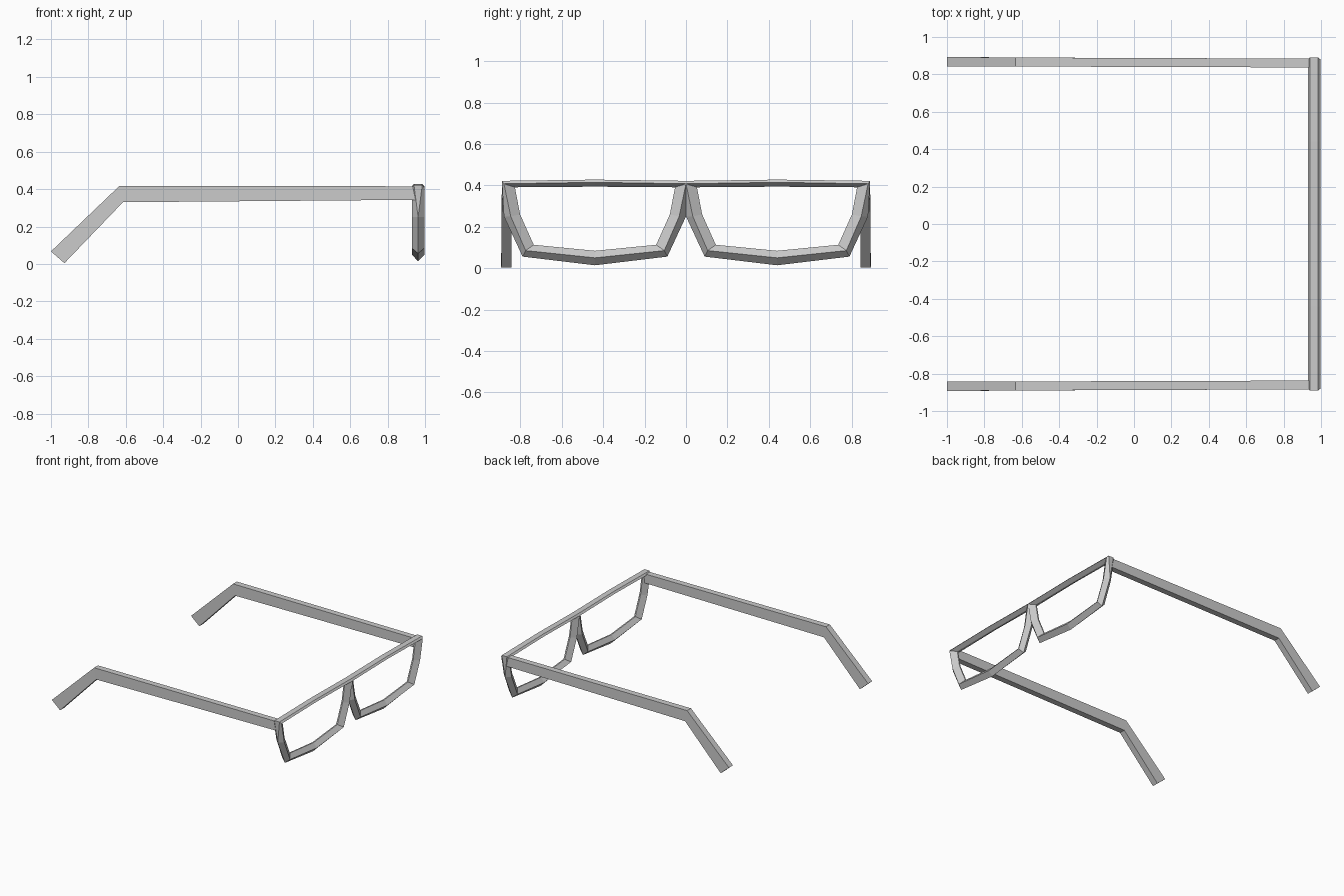
import bpy, bmesh

if "Cube" in bpy.data.objects:
    bpy.data.objects.remove(bpy.data.objects["Cube"])

XC = 0.963   # depth centre of the front frame
HALF = 0.034  # half depth of the rims
LC = 0.44    # lens centre in y


def finish(name, bm):
    """Turn a bmesh into an object mirrored across y = 0."""
    bmesh.ops.remove_doubles(bm, verts=bm.verts, dist=1e-5)
    bmesh.ops.recalc_face_normals(bm, faces=bm.faces)
    me = bpy.data.meshes.new(name)
    bm.to_mesh(me)
    bm.free()
    ob = bpy.data.objects.new(name, me)
    bpy.context.collection.objects.link(ob)
    m = ob.modifiers.new("mirror", 'MIRROR')
    m.use_axis = (False, True, False)
    m.use_mirror_merge = False
    return ob


def full_loop(half):
    """Complete a half outline (top centre to bottom centre) symmetrically."""
    return half + [(-y, z, w) for y, z, w in half[-2:0:-1]]


# Rim: (offset from lens centre, z, half depth) for outer, middle and inner loops
outer = full_loop([(0, .428, .022), (.45, .422, .022), (.44, .25, 0), (.35, .056, 0), (0, .014, 0)])
middle = full_loop([(0, .415, HALF), (.44, .408, HALF), (.407, .25, HALF), (.335, .085, HALF), (0, .05, HALF)])
inner = full_loop([(0, .394, .005), (.387, .391, .005), (.362, .26, .005), (.296, .113, .005), (0, .084, .005)])

bm = bmesh.new()
# cross-section runs round the rim: outer front, middle front, inner, back again
section = [(outer, 1), (middle, 1), (inner, 1), (inner, -1), (middle, -1), (outer, -1)]
rings = []
for i in range(len(outer)):
    rings.append([bm.verts.new((XC + s * loop[i][2], max(0, LC + loop[i][0]), loop[i][1]))
                  for loop, s in section])
for i, a in enumerate(rings):
    b = rings[(i + 1) % len(rings)]
    for k in range(6):
        j = (k + 1) % 6
        bm.faces.new((a[k], a[j], b[j], b[k]))
bmesh.ops.dissolve_degenerate(bm, dist=1e-5, edges=bm.edges)
finish("lens_rim", bm)

# Temple arm: side stations (top point, bottom point, inner y, outer y)
stations = [((.965, .415), (.965, .343), .837, .884),
            ((-.633, .418), (-.615, .33), .842, .890),
            ((-1, .067), (-.928, .004), .843, .893)]
bm = bmesh.new()
rings = [[bm.verts.new((p[0], y, p[1])) for p, y in ((t, yi), (t, yo), (b, yo), (b, yi))]
         for t, b, yi, yo in stations]
for a, b in zip(rings, rings[1:]):
    for k in range(4):
        j = (k + 1) % 4
        bm.faces.new((a[k], a[j], b[j], b[k]))
bm.faces.new(rings[0])
bm.faces.new(rings[-1])
finish("temple_arm", bm)
